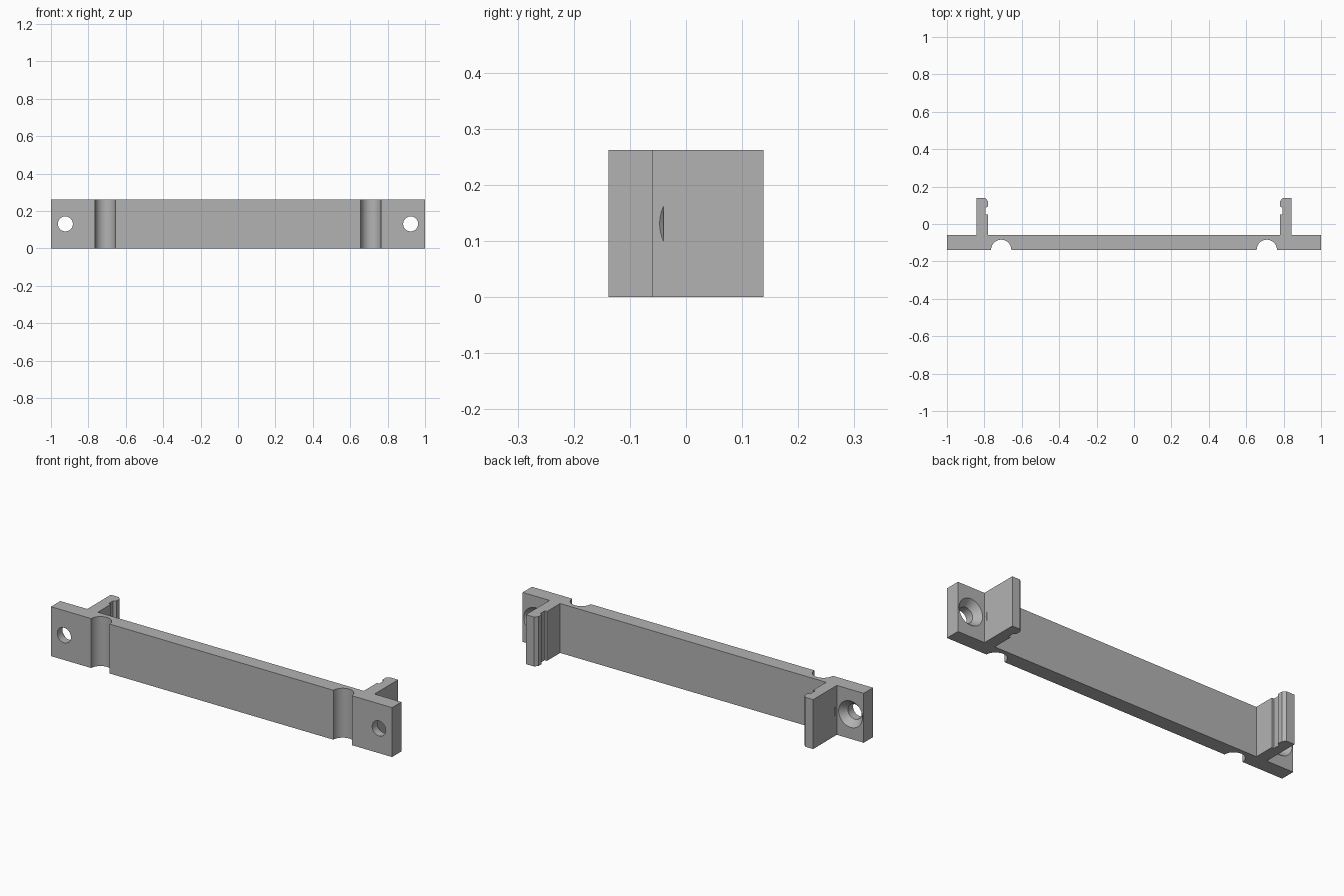
import bpy
import bmesh
from math import cos, sin, pi, radians
from mathutils import Matrix

cube = bpy.data.objects.get("Cube")
if cube:
    bpy.data.objects.remove(cube, do_unlink=True)

HEIGHT = 0.262
FRONT, PLATE_BACK, ARM_BACK = -0.138, -0.06, 0.138
GROOVE_X, GROOVE_R = 0.71, 0.054
HOLE_X, HOLE_R, SINK_R, SINK_DEPTH = 0.923, 0.04, 0.07, 0.035

grey = bpy.data.materials.new("matte grey")
grey.use_nodes = True
colour = (0.45, 0.45, 0.45, 1)
grey.diffuse_color = colour
grey.node_tree.nodes["Principled BSDF"].inputs["Base Color"].default_value = colour


def make_object(name, bm):
    bmesh.ops.recalc_face_normals(bm, faces=bm.faces)
    mesh = bpy.data.meshes.new(name)
    bm.to_mesh(mesh)
    bm.free()
    mesh.materials.append(grey)
    obj = bpy.data.objects.new(name, mesh)
    bpy.context.collection.objects.link(obj)
    return obj


def extrude_outline(name, outline):
    bm = bmesh.new()
    face = bm.faces.new([bm.verts.new((x, y, 0)) for x, y in outline])
    up = bmesh.ops.extrude_face_region(bm, geom=[face])["geom"]
    moved = [v for v in up if isinstance(v, bmesh.types.BMVert)]
    bmesh.ops.translate(bm, verts=moved, vec=(0, 0, HEIGHT))
    return make_object(name, bm)


def screw_cutter(x):
    # Straight bore that flares into a countersink at the back
    bm = bmesh.new()
    slope = (SINK_R - HOLE_R) / SINK_DEPTH
    over = 0.02
    rings = []
    for r, y in ((HOLE_R, FRONT - over),
                 (HOLE_R, PLATE_BACK - SINK_DEPTH),
                 (SINK_R + slope * over, PLATE_BACK + over)):
        turn = Matrix.Translation((x, y, HEIGHT / 2)) @ Matrix.Rotation(pi / 2, 4, "X")
        rings.append(bmesh.ops.create_circle(bm, segments=48, radius=r, matrix=turn)["verts"])
    for a, b in zip(rings, rings[1:]):
        for i in range(len(a)):
            j = (i + 1) % len(a)
            bm.faces.new((a[i], a[j], b[j], b[i]))
    bm.faces.new(rings[0])
    bm.faces.new(rings[-1])
    return make_object("screw_hole_cutter", bm)


# Right half of the outline: grooved front, end tab, then hooked clip arm
steps = 24
groove = [(GROOVE_X - GROOVE_R * cos(pi * i / steps),
           FRONT + GROOVE_R * sin(pi * i / steps)) for i in range(steps + 1)]
tab = [(1, FRONT), (1, PLATE_BACK)]
clip_arm = [(0.842, PLATE_BACK), (0.842, ARM_BACK), (0.795, ARM_BACK),
            (0.78, 0.122), (0.78, 0.095), (0.793, 0.086), (0.793, 0.05),
            (0.78, 0.05), (0.78, PLATE_BACK)]
half = groove + tab + clip_arm
outline = half + [(-x, y) for x, y in reversed(half)]
bracket = extrude_outline("clip_bracket", outline)

# Screw holes through both end tabs
bpy.context.view_layer.objects.active = bracket
for side in (-1, 1):
    cutter = screw_cutter(side * HOLE_X)
    cut = bracket.modifiers.new("screw_hole", "BOOLEAN")
    cut.operation = "DIFFERENCE"
    cut.solver = "EXACT"
    cut.object = cutter
    bpy.ops.object.modifier_apply(modifier=cut.name)
    bpy.data.objects.remove(cutter, do_unlink=True)

# Smooth the round cuts, keep the flat edges sharp
bpy.ops.object.select_all(action="DESELECT")
bracket.select_set(True)
bpy.ops.object.shade_smooth_by_angle(angle=radians(25))
